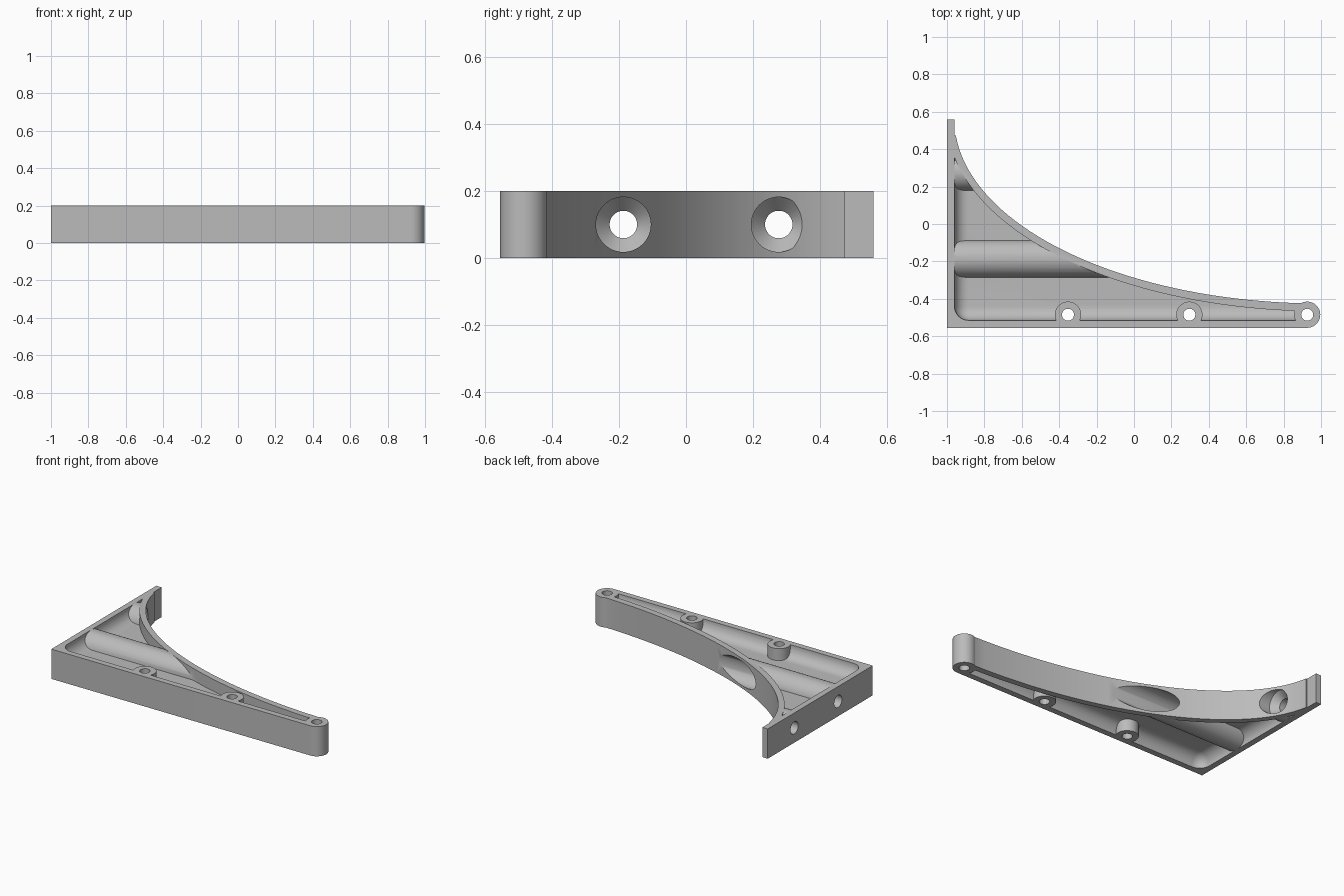
import bpy, bmesh
from math import sin, cos, radians, pi
from mathutils import Matrix

cube = bpy.data.objects.get("Cube")
if cube:
    bpy.data.objects.remove(cube, do_unlink=True)

H = 0.2                      # bracket thickness
MID = H / 2
WEB = 0.04                   # web left between the pockets
BOSS_Y, BOSS_R = -0.485, 0.07
BOSS_X = (-0.353, 0.296, 0.926)
SCREW_Y = (-0.187, 0.277)


def make(name, bm):
    bmesh.ops.recalc_face_normals(bm, faces=bm.faces)
    mesh = bpy.data.meshes.new(name)
    bm.to_mesh(mesh)
    bm.free()
    ob = bpy.data.objects.new(name, mesh)
    bpy.context.collection.objects.link(ob)
    return ob


def prism(name, pts, z0, z1):
    bm = bmesh.new()
    face = bm.faces.new([bm.verts.new((x, y, z0)) for x, y in pts])
    top = bmesh.ops.extrude_face_region(bm, geom=[face])["geom"]
    bmesh.ops.translate(bm, vec=(0, 0, z1 - z0),
                        verts=[v for v in top if isinstance(v, bmesh.types.BMVert)])
    return make(name, bm)


def lathe(name, rings, matrix, n=48):
    # stack of rings (height, radius) about local z, capped at both ends
    bm = bmesh.new()
    loops = [[bm.verts.new((r * cos(2 * pi * i / n), r * sin(2 * pi * i / n), h))
              for i in range(n)] for h, r in rings]
    for a, b in zip(loops, loops[1:]):
        for i in range(n):
            j = (i + 1) % n
            bm.faces.new((a[i], a[j], b[j], b[i]))
    bm.faces.new(loops[0])
    bm.faces.new(loops[-1])
    bm.transform(matrix)
    return make(name, bm)


def boolean(target, tool, op="DIFFERENCE"):
    tool.hide_render = True
    mod = target.modifiers.new(tool.name, "BOOLEAN")
    mod.operation, mod.solver, mod.object = op, "EXACT", tool
    with bpy.context.temp_override(object=target, active_object=target):
        bpy.ops.object.modifier_apply(modifier=mod.name)
    bpy.data.objects.remove(tool, do_unlink=True)


def ellipse(a, b, start, end, n=40):
    ts = [radians(start + (end - start) * i / n) for i in range(n + 1)]
    return [(1 - a * cos(t), 0.56 - b * sin(t)) for t in ts]


def upright(x):
    return Matrix.Translation((x, BOSS_Y, 0))


def sideways(y):
    return Matrix.Translation((0, y, MID)) @ Matrix.Rotation(pi / 2, 4, "Y")


# Solid outline: straight back and base, round nose, concave brace
nose = [(BOSS_X[2] + BOSS_R * cos(radians(a)), BOSS_Y + BOSS_R * sin(radians(a)))
        for a in range(-90, 118, 9)]
outline = [(-1, -0.555)] + nose + ellipse(1.96, 0.985, 86.8, 5) + [
    (-0.96, 0.474), (-0.96, 0.56), (-1, 0.56)]
bracket = prism("bracket", outline, 0, H)


def pocket(name):
    # block with the wall corner and floor edges rounded
    lo, hi = (-0.96, -0.515, MID + WEB / 2), (1.5, 1.0, 0.5)
    bm = bmesh.new()
    bmesh.ops.create_cube(bm, size=1)
    for v in bm.verts:
        v.co = [h if c > 0 else l for c, l, h in zip(v.co, lo, hi)]
    corner = min(bm.verts, key=lambda v: sum(v.co))
    bmesh.ops.bevel(bm, geom=list(corner.link_edges), offset=0.075, segments=8,
                    profile=0.5, affect="EDGES")
    block = make(name, bm)
    # keep only the part behind the curved brace
    inside = ellipse(2.0, 1.027, 88, 0) + [(-1.2, 0.56), (-1.2, -0.8), (0.93, -0.8)]
    boolean(block, prism("brace_inside", inside, -0.1, 0.6), "INTERSECT")
    # leave the bosses and screw tubes standing
    for x in BOSS_X:
        boolean(block, lathe("boss", [(-0.2, BOSS_R), (0.7, BOSS_R)], upright(x)))
    for y in SCREW_Y:
        boolean(block, lathe("tube", [(-1.3, 0.1005), (1.3, 0.1005)], sideways(y), 64))
    return block


# Pockets on both sides of the web
upper = pocket("upper_pocket")
lower = pocket("lower_pocket")
lower.data.transform(Matrix.Translation((0, 0, H)) @ Matrix.Scale(-1, 4, (0, 0, 1)))
lower.data.flip_normals()
boolean(bracket, upper)
boolean(bracket, lower)

# Vertical pin holes and countersunk screw bores
for x in BOSS_X:
    boolean(bracket, lathe("pin_hole", [(-0.1, 0.032), (0.3, 0.032)], upright(x), 32))
for y in SCREW_Y:
    boolean(bracket, lathe("screw_bore", [(-1.1, 0.041), (-0.945, 0.041),
                                          (-0.9, 0.082), (1.1, 0.082)], sideways(y)))

# Grey finish
grey = bpy.data.materials.new("grey")
grey.use_nodes = True
colour = (0.5, 0.5, 0.5, 1)
grey.diffuse_color = colour
grey.node_tree.nodes["Principled BSDF"].inputs["Base Color"].default_value = colour
bracket.data.materials.clear()
bracket.data.materials.append(grey)

bpy.ops.object.select_all(action="DESELECT")
bracket.select_set(True)
bpy.context.view_layer.objects.active = bracket
bpy.ops.object.shade_smooth_by_angle(angle=radians(30))
